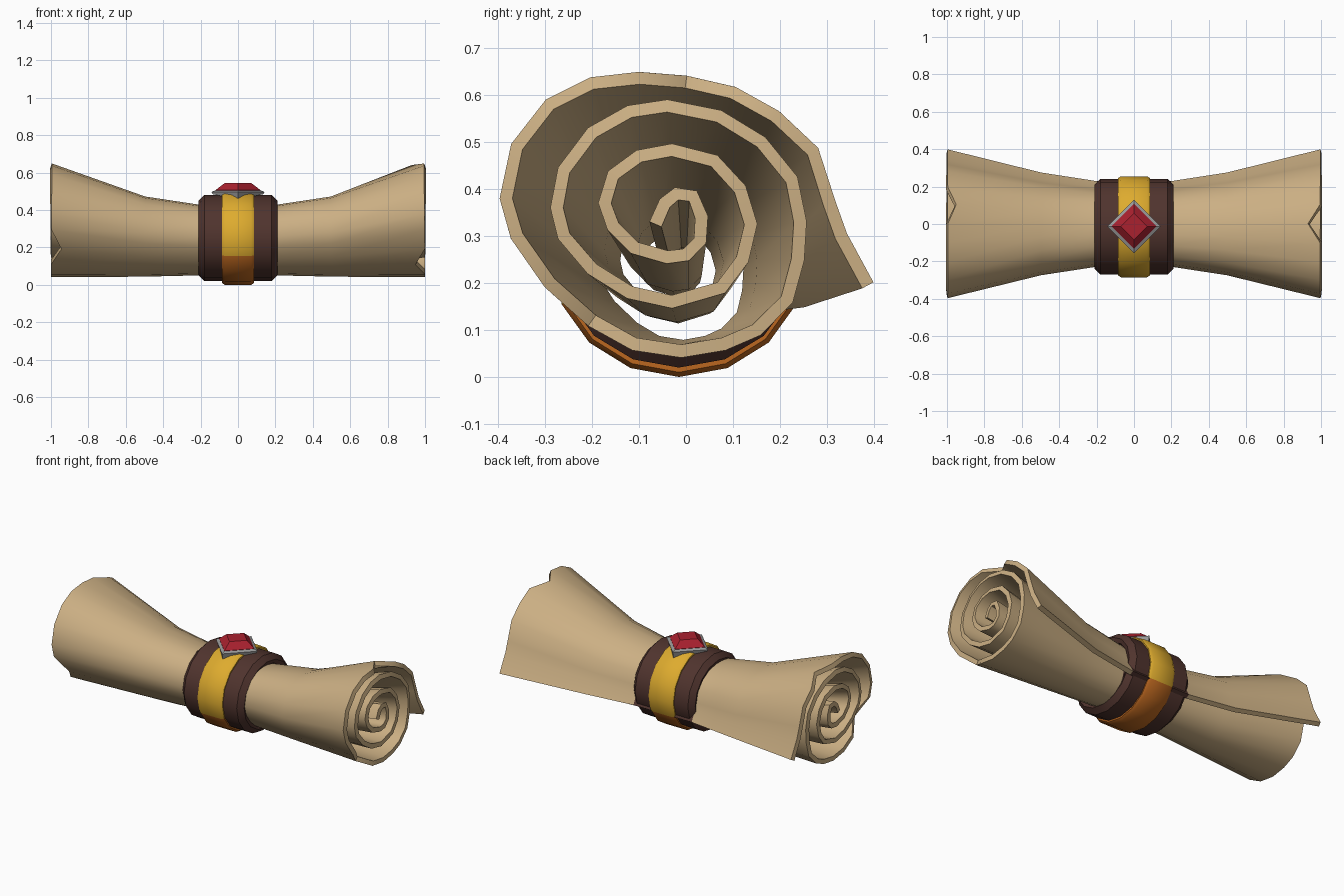
import bpy, bmesh, math

if "Cube" in bpy.data.objects:
    bpy.data.objects.remove(bpy.data.objects["Cube"])


def material(name, rgb):
    m = bpy.data.materials.new(name)
    m.diffuse_color = (*rgb, 1)
    m.use_nodes = True
    m.node_tree.nodes["Principled BSDF"].inputs["Base Color"].default_value = m.diffuse_color
    return m


PARCHMENT = material("parchment", (0.60, 0.43, 0.23))
LEATHER = material("dark leather", (0.080, 0.034, 0.027))
GOLD = material("gold", (0.73, 0.41, 0.028))
COPPER = material("copper orange", (0.50, 0.135, 0.014))
SILVER = material("silver", (0.32, 0.32, 0.32))
RUBY = material("ruby red", (0.40, 0.015, 0.028))


def make_object(name, verts, faces, mats, smooth=None):
    bm = bmesh.new()
    vs = [bm.verts.new(v) for v in verts]
    for f in faces:
        bm.faces.new([vs[i] for i in f])
    bmesh.ops.recalc_face_normals(bm, faces=bm.faces)
    me = bpy.data.meshes.new(name)
    bm.to_mesh(me)
    bm.free()
    for m in mats:
        me.materials.append(m)
    ob = bpy.data.objects.new(name, me)
    bpy.context.collection.objects.link(ob)
    bpy.ops.object.select_all(action='DESELECT')
    ob.select_set(True)
    bpy.context.view_layer.objects.active = ob
    if smooth:
        bpy.ops.object.shade_smooth_by_angle(angle=math.radians(smooth))
    return ob


# Rolled sheet: spiral section (y, z) from the core out to the loose edge
SPIRAL = [
    (-.065, .325), (-.045, .37), (-.02, .39), (.015, .385), (.033, .34),
    (.03, .29), (0, .26), (-.04, .255), (-.11, .275), (-.155, .32),
    (-.173, .37), (-.155, .43), (-.1, .47), (-.03, .483), (.06, .46),
    (.115, .4), (.138, .325), (.12, .25), (.075, .19), (-.03, .16),
    (-.12, .18), (-.2, .23), (-.26, .3), (-.275, .36), (-.26, .44),
    (-.2, .52), (-.12, .565), (-.04, .577), (.07, .555), (.16, .5),
    (.225, .42), (.243, .33), (.238, .25), (.215, .165), (.15, .1),
    (.08, .07), (-.01, .055), (-.11, .07), (-.2, .12), (-.29, .2),
    (-.36, .3), (-.383, .38), (-.36, .49), (-.29, .58), (-.2, .625),
    (-.1, .636), (0, .628), (.1, .605), (.19, .555), (.27, .48),
    (.305, .37), (.33, .3), (.387, .195)]
# Stations along the roll: x, y scale, z scale, bottom height
STATIONS = [(-1, 1, 1, .055), (-.5, .68, .69, .058), (-.2, .56, .60, .065),
            (.2, .56, .60, .065), (.5, .68, .69, .058), (1, 1, 1, .055)]
# Small worn notches in the end edges, keyed by (end, spiral point)
NOTCHES = {(1, 46): .065, (1, 38): .05, (-1, 47): .045, (-1, 39): .055}

n = len(SPIRAL)
verts = []
for x, sy, sz, low in STATIONS:
    for i, (y, z) in enumerate(SPIRAL):
        notch = NOTCHES.get((x, i), 0)
        verts.append((x - math.copysign(notch, x), y * sy, low + (z - .055) * sz))
faces = [(s * n + i, s * n + i + 1, (s + 1) * n + i + 1, (s + 1) * n + i)
         for s in range(len(STATIONS) - 1) for i in range(n - 1)]
sheet = make_object("rolled_sheet", verts, faces, [PARCHMENT, LEATHER])
for p in sheet.data.polygons:          # the bound middle is dark
    p.material_index = 1 if abs(p.center.x) < .2 else 0
mod = sheet.modifiers.new("thickness", 'SOLIDIFY')
mod.thickness = .028
mod.offset = 0
bpy.ops.object.modifier_apply(modifier=mod.name)
bpy.ops.object.shade_smooth_by_angle(angle=math.radians(45))


# Bands: a closed profile of (x, radius change) swept round an ellipse
def ring(name, profile, ry, rz, mats, sides=16):
    k = len(profile)
    verts = []
    for j in range(sides):
        a = 2 * math.pi * j / sides
        for x, d in profile:
            verts.append((x, -.015 + (ry + d) * math.sin(a),
                          .25 - (rz + d) * math.cos(a)))
    faces = [(j * k + i, j * k + (i + 1) % k,
              ((j + 1) % sides) * k + (i + 1) % k, ((j + 1) % sides) * k + i)
             for j in range(sides) for i in range(k)]
    return make_object(name, verts, faces, mats, 40)


ring("leather_strap",
     [(-.2, -.055), (-.21, -.03), (-.18, 0), (.18, 0), (.21, -.03), (.2, -.055)],
     .255, .23, [LEATHER])
gold_band = ring("gold_band",
                 [(-.085, -.03), (-.085, -.01), (-.07, 0), (.07, 0),
                  (.085, -.01), (.085, -.03)],
                 .27, .25, [GOLD, COPPER])
for p in gold_band.data.polygons:      # copper patch round the underside
    p.material_index = 1 if p.center.z < .135 else 0


# Stacked diamonds: each layer is (radius, height at x corners, at y corners)
def diamond(name, layers, mat):
    verts = []
    for r, zx, zy in layers:
        verts += [(r, -.013, zx), (0, -.013 + r, zy),
                  (-r, -.013, zx), (0, -.013 - r, zy)]
    faces = [(4 * s + i, 4 * s + (i + 1) % 4,
              4 * s + 4 + (i + 1) % 4, 4 * s + 4 + i)
             for s in range(len(layers) - 1) for i in range(4)]
    top = 4 * (len(layers) - 1)
    faces += [(3, 2, 1, 0), (top, top + 1, top + 2, top + 3)]
    return make_object(name, verts, faces, [mat])


diamond("gem_setting", [(.135, .485, .455), (.143, .497, .497), (.12, .505, .505)], SILVER)
diamond("gem", [(.12, .49, .49), (.12, .507, .507), (.07, .545, .545)], RUBY)
